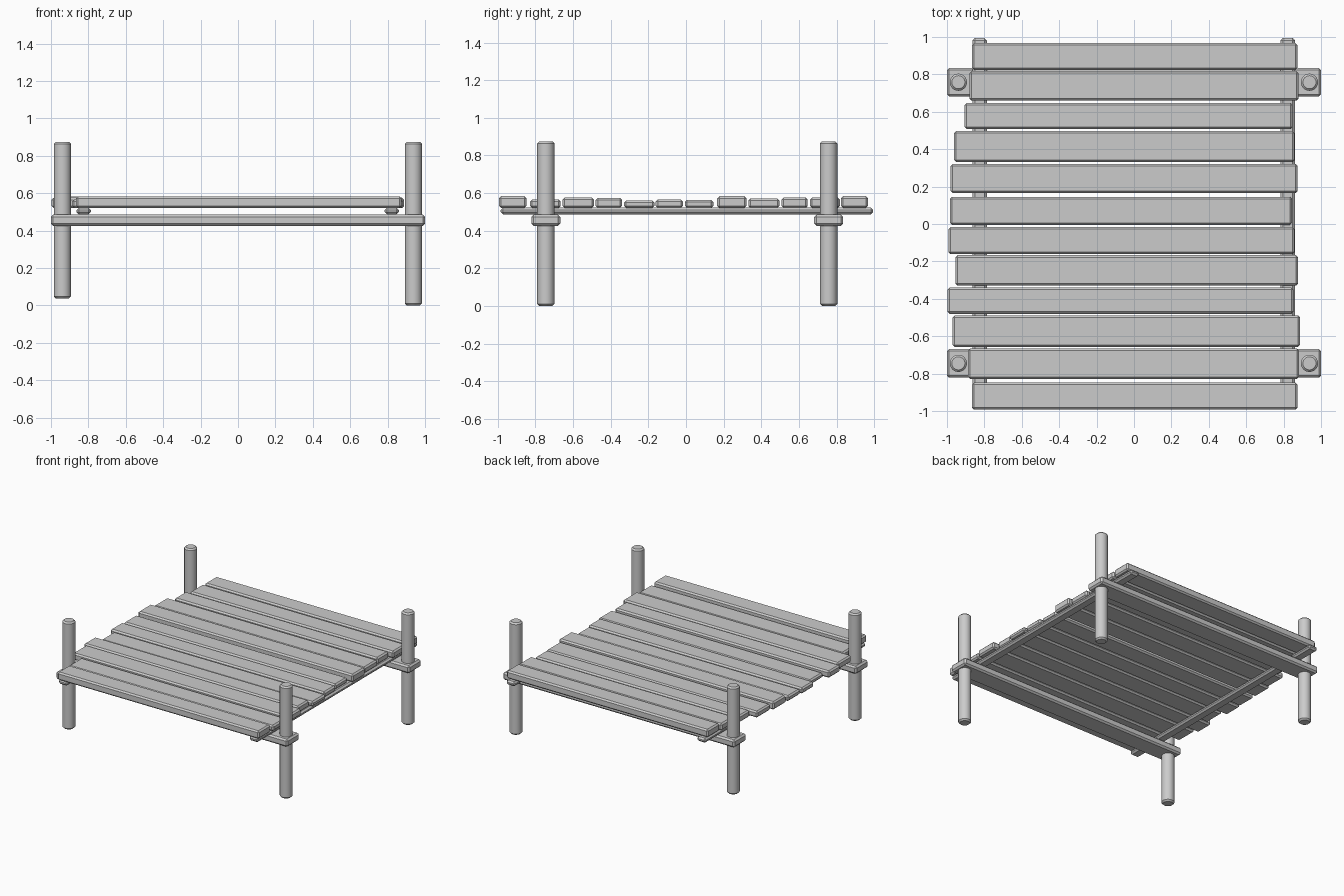
import bpy

if "Cube" in bpy.data.objects:
    bpy.data.objects.remove(bpy.data.objects["Cube"])


def finish(ob, name, width, segments=1):
    """Name the part, round off its sharp edges and shade it."""
    ob.name = name
    bev = ob.modifiers.new("Bevel", 'BEVEL')
    bev.width = width
    bev.segments = segments
    bev.limit_method = 'ANGLE'
    bev.angle_limit = 0.8
    return ob


def beam(name, x, y, z, width=0.012, segments=1):
    """Bevelled box from (min, max) ranges."""
    r = (x, y, z)
    bpy.ops.mesh.primitive_cube_add(size=1, location=[(a + b) / 2 for a, b in r])
    ob = bpy.context.object
    ob.scale = [b - a for a, b in r]
    bpy.ops.object.transform_apply(location=False, rotation=False, scale=True)
    return finish(ob, name, width, segments)


def post(name, x, y, bottom, top):
    bpy.ops.mesh.primitive_cylinder_add(vertices=24, radius=0.046, depth=top - bottom,
                                        location=(x, y, (bottom + top) / 2))
    bpy.ops.object.shade_smooth_by_angle()
    return finish(bpy.context.object, name, 0.011)


# Posts (left pair slightly shorter) and the cross beams they pass through
for end, y in (("front", -0.745), ("back", 0.758)):
    post(f"{end}_left_post", -0.939, y, 0.037, 0.875)
    post(f"{end}_right_post", 0.938, y, 0.0, 0.875)
    beam(f"{end}_cross_beam", (-1, 1), (y - 0.077, y + 0.077), (0.426, 0.485))

# Long rails under the deck
for side, x in (("left", -0.825), ("right", 0.822)):
    beam(f"{side}_rail", (x - 0.038, x + 0.038), (-0.985, 0.994), (0.487, 0.522), 0.012)

# Deck planks, front to back: x min, x max, y min, y max, top height
planks = [
    (-0.866, 0.874, -0.993, -0.847, 0.583),
    (-0.887, 0.882, -0.829, -0.666, 0.566),
    (-0.970, 0.888, -0.657, -0.489, 0.576),
    (-0.997, 0.853, -0.480, -0.340, 0.575),
    (-0.954, 0.876, -0.330, -0.167, 0.560),
    (-0.992, 0.858, -0.161, -0.016, 0.566),
    (-0.984, 0.845, -0.005, 0.145, 0.564),
    (-0.981, 0.875, 0.166, 0.321, 0.583),
    (-0.962, 0.858, 0.331, 0.497, 0.571),
    (-0.906, 0.848, 0.508, 0.647, 0.576),
    (-0.879, 0.879, 0.659, 0.818, 0.576),
    (-0.866, 0.874, 0.823, 0.968, 0.583),
]
for i, (x0, x1, y0, y1, top) in enumerate(planks, 1):
    beam(f"plank_{i:02d}", (x0, x1), (y0, y1), (0.521, top), 0.011)
